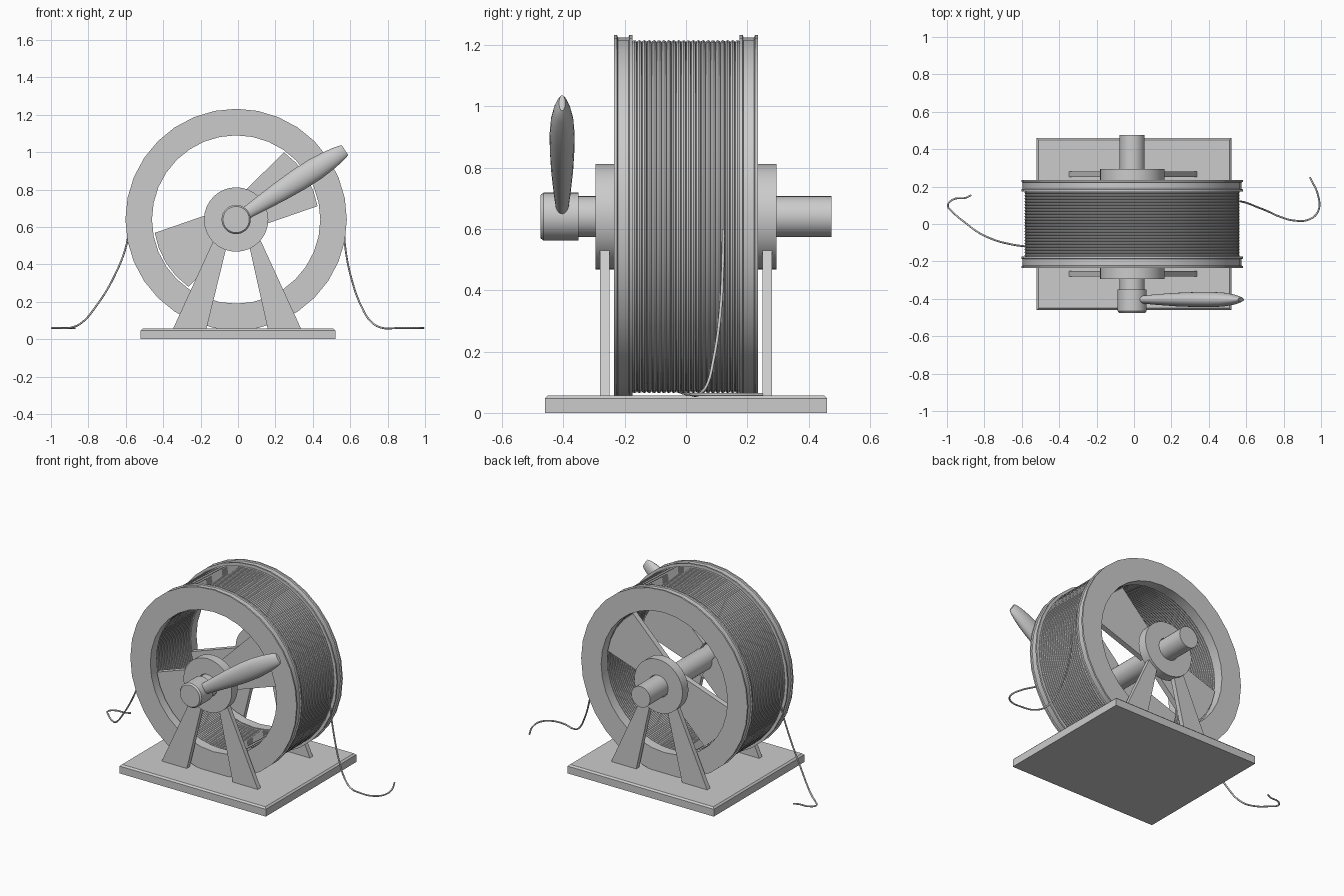
import bpy, bmesh, math
from mathutils import Vector

if "Cube" in bpy.data.objects:
    bpy.data.objects.remove(bpy.data.objects["Cube"])

CX, CZ = -0.01, 0.64          # axle position


def finish(name, bm, smooth=True):
    bmesh.ops.recalc_face_normals(bm, faces=bm.faces)
    me = bpy.data.meshes.new(name)
    bm.to_mesh(me)
    bm.free()
    ob = bpy.data.objects.new(name, me)
    bpy.context.collection.objects.link(ob)
    if smooth:
        bpy.ops.object.select_all(action='DESELECT')
        bpy.context.view_layer.objects.active = ob
        ob.select_set(True)
        bpy.ops.object.shade_smooth_by_angle(angle=math.radians(35))
    return ob


def loft(bm, rings, wrap=False):
    """Join equal rings of points with quads; cap the ends unless wrapped."""
    vs = [[bm.verts.new(p) for p in r] for r in rings]
    n = len(vs[0])
    for i in range(len(vs) - (0 if wrap else 1)):
        a, b = vs[i], vs[(i + 1) % len(vs)]
        for j in range(n):
            k = (j + 1) % n
            bm.faces.new((a[j], a[k], b[k], b[j]))
    if not wrap:
        bm.faces.new(vs[0])
        bm.faces.new(vs[-1])


def lathe(bm, profile, n=32, wrap=True):
    """Spin (y, radius) points around the axle."""
    loft(bm, [[(CX + r * math.cos(2 * math.pi * i / n), y,
                CZ + r * math.sin(2 * math.pi * i / n)) for i in range(n)]
              for y, r in profile], wrap)


def prism(bm, pts, y0, y1):
    loft(bm, [[(x, y, z) for x, z in pts] for y in (y0, y1)])


# base plate with a chamfered upper edge
bm = bmesh.new()
loft(bm, [[(sx * (0.52 - d), sy * (0.46 - d), z)
           for sx, sy in ((-1, -1), (1, -1), (1, 1), (-1, 1))]
          for z, d in ((0, 0), (0.047, 0), (0.057, 0.01))])
finish("base_plate", bm, False)

# axle and crank collar
bm = bmesh.new()
lathe(bm, [(-0.46, 0.067), (0.475, 0.067)], 32, False)
finish("axle", bm)
bm = bmesh.new()
lathe(bm, [(-0.475, 0.07), (-0.465, 0.078), (-0.35, 0.078)], 32, False)
finish("crank_collar", bm)

# parts repeated on the front and back sides
blade = [(0.05, -0.088), (0.407, -0.17), (0.432, -0.088), (0.441, 0),
         (0.432, 0.088), (0.407, 0.17), (0.05, 0.088)]
for s, side in ((-1, "front"), (1, "back")):
    # rim ring with two raised lips
    bm = bmesh.new()
    lathe(bm, [(s * y, r) for y, r in (
        (0.235, 0.45), (0.235, 0.592), (0.225, 0.592), (0.222, 0.585),
        (0.188, 0.585), (0.185, 0.592), (0.175, 0.592), (0.175, 0.45))])
    finish(side + "_rim", bm)
    # bearing hub
    bm = bmesh.new()
    lathe(bm, [(s * y, r) for y, r in (
        (0.235, 0.07), (0.235, 0.172), (0.295, 0.172), (0.295, 0.07))])
    finish(side + "_hub", bm)
    # splayed support legs
    for name, pts in (("left", [(-0.35, 0.05), (-0.17, 0.05), (-0.06, 0.50), (-0.13, 0.53)]),
                      ("right", [(0.16, 0.05), (0.34, 0.05), (0.12, 0.53), (0.06, 0.50)])):
        bm = bmesh.new()
        prism(bm, pts, s * 0.25, s * 0.28)
        finish(f"{side}_{name}_leg", bm, False)
    # two opposite wide spokes
    for k in range(2):
        a = math.radians(32 + 180 * k)
        ca, sa = math.cos(a), math.sin(a)
        bm = bmesh.new()
        prism(bm, [(CX + u * ca - v * sa, CZ + u * sa + v * ca) for u, v in blade],
              s * 0.155, s * 0.19)
        finish(f"{side}_spoke_{k + 1}", bm, False)

# crank grip: tapered flattened handle
a = math.radians(32.5)
along = Vector((math.cos(a), 0, math.sin(a)))
across = Vector((-math.sin(a), 0, math.cos(a)))
start = Vector((CX, -0.404, CZ))
bm = bmesh.new()
loft(bm, [[start + along * t + across * (w * math.cos(q)) + Vector((0, d * math.sin(q), 0))
           for q in (2 * math.pi * i / 24 for i in range(24))]
          for t, w, d in ((0.05, 0.032, 0.02), (0.15, 0.042, 0.028), (0.28, 0.054, 0.036),
                          (0.40, 0.061, 0.04), (0.50, 0.061, 0.041), (0.58, 0.054, 0.037),
                          (0.64, 0.045, 0.028), (0.675, 0.037, 0.018), (0.69, 0.03, 0.01))])
finish("crank_grip", bm)

# wound cord: outer and inner layers of turns
for name, rad in (("outer_winding", 0.566), ("inner_winding", 0.462)):
    bm = bmesh.new()
    for i in range(22):
        y = -0.168 + 0.016 * i
        lathe(bm, [(y + 0.0088 * math.cos(q), rad + 0.0095 * math.sin(q))
                   for q in (math.pi * j / 4 for j in range(8))], 40)
    finish(name, bm)


# loose cord ends trailing to the ground
def cord(name, pts):
    cu = bpy.data.curves.new(name, 'CURVE')
    cu.dimensions = '3D'
    cu.bevel_depth = 0.005
    cu.bevel_resolution = 2
    cu.use_fill_caps = True
    cu.resolution_u = 6
    sp = cu.splines.new('BEZIER')
    sp.bezier_points.add(len(pts) - 1)
    for bp, p in zip(sp.bezier_points, pts):
        bp.co = p
        bp.handle_left_type = bp.handle_right_type = 'AUTO'
    bpy.context.collection.objects.link(bpy.data.objects.new(name, cu))


cord("left_cord_end", [(-0.58, -0.12, 0.62), (-0.595, -0.118, 0.51), (-0.66, -0.108, 0.34),
                       (-0.76, -0.08, 0.175), (-0.84, -0.04, 0.085), (-0.90, 0.005, 0.061),
                       (-0.965, 0.06, 0.06), (-0.995, 0.10, 0.06), (-0.965, 0.132, 0.06),
                       (-0.90, 0.14, 0.06), (-0.87, 0.155, 0.06)])
cord("right_cord_end", [(0.565, 0.122, 0.60), (0.575, 0.12, 0.48), (0.605, 0.112, 0.33),
                        (0.66, 0.09, 0.175), (0.715, 0.068, 0.09), (0.77, 0.043, 0.061),
                        (0.86, 0.018, 0.06), (0.94, 0.026, 0.06), (0.985, 0.07, 0.06),
                        (0.985, 0.15, 0.06), (0.94, 0.25, 0.06)])
